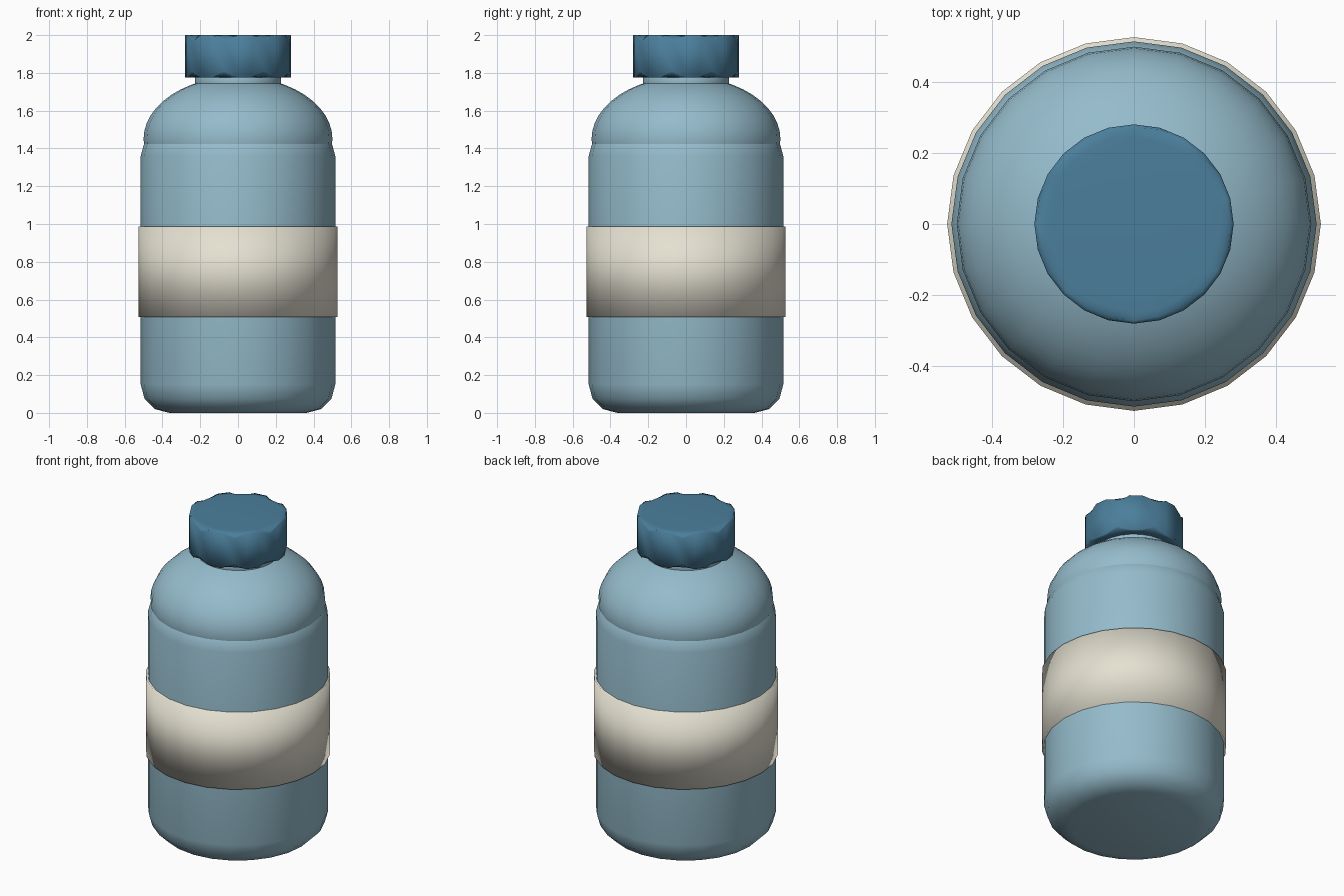
import bpy, bmesh, math

if "Cube" in bpy.data.objects:
    bpy.data.objects.remove(bpy.data.objects["Cube"])

SIDES = 24


def material(name, rgb):
    m = bpy.data.materials.new(name)
    m.diffuse_color = (*rgb, 1)
    m.use_nodes = True
    m.node_tree.nodes["Principled BSDF"].inputs["Base Color"].default_value = m.diffuse_color
    return m


body_blue = material("pale blue", (0.30, 0.50, 0.60))
cap_blue = material("deep blue", (0.07, 0.21, 0.33))
cream = material("cream", (0.78, 0.75, 0.64))


def finish(name, bm, mat):
    bmesh.ops.recalc_face_normals(bm, faces=bm.faces)
    for f in bm.faces:
        f.smooth = True
    me = bpy.data.meshes.new(name)
    bm.to_mesh(me)
    bm.free()
    me.materials.append(mat)
    ob = bpy.data.objects.new(name, me)
    bpy.context.collection.objects.link(ob)
    return ob


def cylinder(name, r, z0, z1, mat, bevel=0, segments=3):
    """Capped upright cylinder, optionally with rounded rims."""
    bm = bmesh.new()
    bmesh.ops.create_cone(bm, cap_ends=True, segments=SIDES, radius1=r, radius2=r, depth=z1 - z0)
    # put a vertex on the x axis
    a = math.atan2(bm.verts[:][0].co.y, bm.verts[:][0].co.x)
    c, s = math.cos(-a), math.sin(-a)
    for v in bm.verts:
        x, y = v.co.x, v.co.y
        v.co = (x * c - y * s, x * s + y * c, v.co.z + (z0 + z1) / 2)
    if bevel:
        rims = [e for e in bm.edges if abs(e.verts[0].co.z - e.verts[1].co.z) < 1e-5]
        bmesh.ops.bevel(bm, geom=rims, offset=bevel, segments=segments,
                        profile=0.5, affect='EDGES')
    return finish(name, bm, mat)


# Main bottle with rounded rims
cylinder("bottle_body", 0.515, 0.0, 1.51, body_blue, bevel=0.15)

# Flattened dome for the shoulders
bm = bmesh.new()
bmesh.ops.create_uvsphere(bm, u_segments=SIDES, v_segments=24, radius=1)
for v in bm.verts:
    v.co = (v.co.x * 0.5, v.co.y * 0.5, v.co.z * 0.33 + 1.45)
finish("shoulder", bm, body_blue)

# Neck, cap and label band
cylinder("neck", 0.228, 1.66, 1.85, body_blue)
cylinder("cap", 0.281, 1.775, 2.0, cap_blue, bevel=0.035)
cylinder("label_band", 0.527, 0.507, 0.987, cream)
